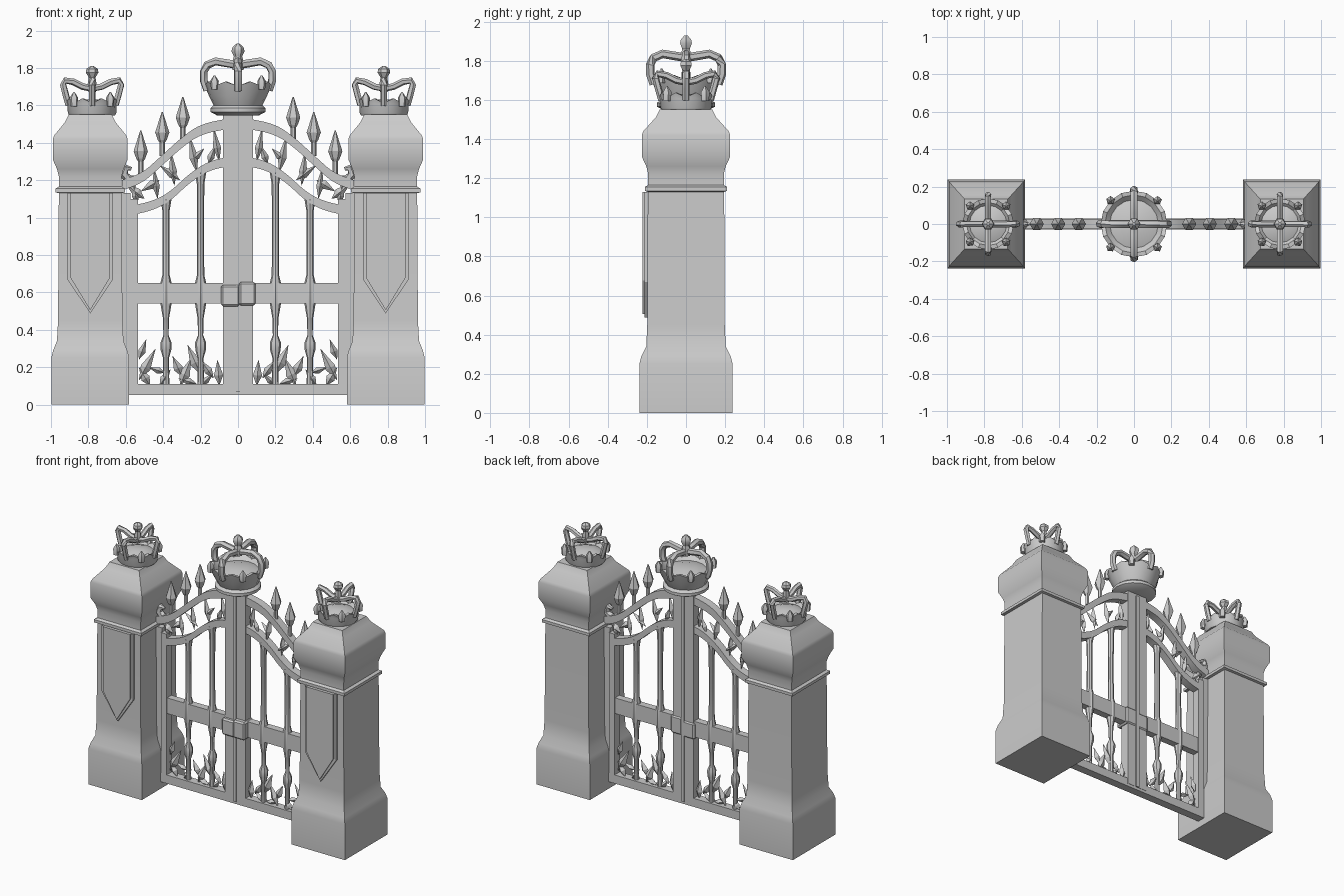
import bpy, bmesh, math
from mathutils import Vector

old = bpy.data.objects.get("Cube")
if old:
    bpy.data.objects.remove(old, do_unlink=True)

stone = bpy.data.materials.new("plain_grey")
GREY = (0.6, 0.6, 0.6, 1)
stone.diffuse_color = GREY
stone.use_nodes = True
stone.node_tree.nodes["Principled BSDF"].inputs["Base Color"].default_value = GREY


def finish(name, bm, mirror=False, smooth=0):
    bmesh.ops.recalc_face_normals(bm, faces=bm.faces)
    me = bpy.data.meshes.new(name)
    bm.to_mesh(me)
    bm.free()
    me.materials.append(stone)
    ob = bpy.data.objects.new(name, me)
    bpy.context.collection.objects.link(ob)
    if smooth:
        bpy.ops.object.select_all(action="DESELECT")
        ob.select_set(True)
        bpy.context.view_layer.objects.active = ob
        bpy.ops.object.shade_smooth_by_angle(angle=math.radians(smooth))
    if mirror:
        ob.modifiers.new("mirror", "MIRROR").use_mirror_merge = False
    return ob


def loft(bm, rings, closed=False, caps=True):
    """Skin a list of equal rings of points."""
    vs = [[bm.verts.new(p) for p in ring] for ring in rings]
    n = len(vs[0])
    pairs = list(zip(vs, vs[1:])) + ([(vs[-1], vs[0])] if closed else [])
    for a, b in pairs:
        for i in range(n):
            j = (i + 1) % n
            bm.faces.new((a[i], a[j], b[j], b[i]))
    if caps and not closed:
        bm.faces.new(vs[0])
        bm.faces.new(vs[-1])


def rect(cx, hx, hy, z):
    return [(cx - hx, -hy, z), (cx + hx, -hy, z), (cx + hx, hy, z), (cx - hx, hy, z)]


def circle(cx, r, z, n, jag=0):
    return [(cx + r * math.cos(math.tau * i / n), r * math.sin(math.tau * i / n),
             z + (jag if i % 2 else -jag)) for i in range(n)]


def box(bm, x0, x1, y0, y1, z0, z1):
    loft(bm, [[(x0, y0, z), (x1, y0, z), (x1, y1, z), (x0, y1, z)] for z in (z0, z1)])


def plate(bm, outline, y0, y1):
    loft(bm, [[(x, y, z) for x, z in outline] for y in (y0, y1)])


def turned(bm, cx, profile, n=8):
    loft(bm, [circle(cx, r, z, n) for r, z in profile])


def tube(bm, pts, radii, n=6):
    """Sweep a round section along a path."""
    pts = [Vector(p) for p in pts]
    rings = []
    for i, p in enumerate(pts):
        t = (pts[min(i + 1, len(pts) - 1)] - pts[max(i - 1, 0)]).normalized()
        side = t.cross(Vector((0.31, 0.83, 0.2)) if abs(t.y) < 0.6 else Vector((1, 0, 0))).normalized()
        up = t.cross(side)
        rings.append([p + radii[i] * (side * math.cos(math.tau * k / n) + up * math.sin(math.tau * k / n))
                      for k in range(n)])
    loft(bm, rings)


def leaf(bm, a, b, w, d=0.022):
    """Faceted pointed leaf from a to b in the gate plane."""
    a, b = Vector(a), Vector(b)
    n = Vector((a.y - b.y, b.x - a.x)).normalized() * w
    m = a.lerp(b, 0.4)
    ring = [bm.verts.new((p.x, y, p.y)) for p, y in ((m + n, 0), (m, -d), (m - n, 0), (m, d))]
    for tip in (a, b):
        t = bm.verts.new((tip.x, 0, tip.y))
        for i in range(4):
            bm.faces.new((ring[i], ring[(i + 1) % 4], t))


def arch(bm, top, thick, hy):
    """Rectangular bar below a smoothed curve of (x, z) points."""
    pts = [Vector(p) for p in top]
    for _ in range(2):
        cut = [pts[0]]
        for p, q in zip(pts, pts[1:]):
            cut += [p.lerp(q, 0.25), p.lerp(q, 0.75)]
        pts = cut + [pts[-1]]
    loft(bm, [[(p.x, -hy, p.y), (p.x, hy, p.y), (p.x, hy, p.y - thick), (p.x, -hy, p.y - thick)]
              for p in pts])


# Pillars: one stepped square profile of (z, half width, half depth)
PX = 0.79
bm = bmesh.new()
loft(bm, [rect(PX, hx, hy, z) for z, hx, hy in (
    (0, .208, .238), (.25, .208, .238), (.29, .198, .228), (.34, .178, .203), (.45, .172, .198),
    (1.13, .168, .195), (1.135, .185, .21), (1.155, .185, .21), (1.165, .168, .193), (1.22, .168, .193),
    (1.26, .178, .203), (1.31, .2, .226), (1.42, .2, .226), (1.44, .192, .218),
    (1.51, .135, .155), (1.55, .115, .135))])
finish("pillars", bm, True, 30)

# Pointed banners on the front of the pillars
bm = bmesh.new()
for w, y in ((.122, -.212), (.105, -.222)):
    z = .1 - w
    plate(bm, [(PX - w, 1.13), (PX - w, .68 + z / 2), (PX, .51 + z), (PX + w, .68 + z / 2), (PX + w, 1.13)],
          -.19, y)
finish("banners", bm, True)


def crown(name, cx, wall, cap_z, cap_r, arm, thick, finial, mirror):
    bm = bmesh.new()
    n = 16
    # wall with a jagged rim, then down inside to a shallow cap
    rings = [circle(cx, r, z, n) for r, z in wall[:-1]]
    rings.append(circle(cx, *wall[-1], n, .012))
    rings.append(circle(cx, wall[-1][0] - .022, wall[-1][1], n, .012))
    rings.append(circle(cx, cap_r, cap_z, n))
    rings.append(circle(cx, cap_r * .5, cap_z + .02, n))
    loft(bm, rings)
    # four bowed arms meeting at the finial
    for k in range(4):
        c, s = round(math.cos(k * math.pi / 2)), round(math.sin(k * math.pi / 2))
        tube(bm, [(cx + r * c, r * s, z) for r, z in arm], [thick] * len(arm))
        # small pointed ornaments on the rim between the arms
        a = (k + .5) * math.pi / 2
        r, z = wall[-1]
        p = Vector((cx + r * math.cos(a), r * math.sin(a), z))
        tube(bm, [p - Vector((0, 0, .03)), p + Vector((0, 0, .015)), p + Vector((0, 0, .045))],
             [.02, .024, .004], 5)
    turned(bm, cx, finial, 6)
    finish(name, bm, mirror, 35)


crown("pillar_crowns", .78, [(.122, 1.545), (.13, 1.56), (.132, 1.61), (.137, 1.625)], 1.61, .1,
      [(.125, 1.6), (.142, 1.66), (.155, 1.71), (.145, 1.733), (.1, 1.725), (.05, 1.7), (0, 1.69)],
      .018, [(.02, 1.67), (.026, 1.7), (.018, 1.75), (.034, 1.775), (.03, 1.795), (.008, 1.81)], True)
crown("gate_crown", 0, [(.11, 1.545), (.148, 1.565), (.148, 1.585), (.13, 1.6), (.155, 1.65), (.178, 1.715)],
      1.69, .13,
      [(.165, 1.68), (.182, 1.73), (.183, 1.78), (.165, 1.815), (.12, 1.835), (.06, 1.825), (0, 1.815)],
      .022, [(.03, 1.79), (.035, 1.82), (.022, 1.86), (.035, 1.89), (.03, 1.91), (.008, 1.93)], False)

# Centre post and latch
bm = bmesh.new()
box(bm, -.08, .08, -.032, .032, .07, 1.55)
box(bm, -.012, .012, -.04, .04, .07, 1.53)
finish("centre_post", bm)
bm = bmesh.new()
box(bm, -.09, .01, -.058, .04, .525, .64)
box(bm, .005, .095, -.068, .04, .53, .655)
bmesh.ops.bevel(bm, geom=bm.edges[:], offset=.01, segments=1, affect="EDGES")
finish("latch", bm)

# Gate frame: stiles, hinge strip and rails
bm = bmesh.new()
box(bm, .535, .58, -.03, .03, .05, 1.1)
box(bm, .575, .625, -.022, .022, .06, 1.13)
box(bm, 0, .6, -.03, .03, .05, .11)
box(bm, .07, .55, -.025, .025, .54, .65)
finish("gate_frame", bm, True)

# Arched top rails
bm = bmesh.new()
arch(bm, [(.05, 1.53), (.2, 1.5), (.3, 1.43), (.42, 1.32), (.51, 1.24), (.62, 1.2)], .055, .028)
arch(bm, [(.05, 1.325), (.16, 1.3), (.26, 1.235), (.36, 1.14), (.45, 1.09), (.58, 1.06)], .05, .028)
finish("arched_rails", bm, True, 30)

# Upright bars with turned swellings
bm = bmesh.new()
for x, top in ((.2, 1.24), (.385, 1.1)):
    turned(bm, x, [(.018, .1), (.016, .25), (.028, .29), (.03, .33), (.014, .37), (.016, .46), (.03, .54),
                   (.03, .65), (.02, .69), (.018, .9), (.02, top - .06), (.03, top)])
finish("upright_bars", bm, True, 35)

# Spear tips on the upper arch
bm = bmesh.new()
for x, z in ((.295, 1.41), (.405, 1.33), (.52, 1.23)):
    turned(bm, x, [(.014, z), (.014, z + .07), (.024, z + .085), (.038, z + .125), (.003, z + .235)], 6)
finish("spear_tips", bm, True)

# Leafwork along the bottom rail and between the arches
bm = bmesh.new()
for a, b, w in (
        ((.1, .1), (.11, .24), .025), ((.13, .14), (.2, .24), .022), ((.2, .1), (.13, .17), .018),
        ((.2, .16), (.27, .32), .03), ((.31, .1), (.25, .25), .03), ((.3, .15), (.35, .26), .025),
        ((.22, .11), (.32, .14), .02), ((.42, .1), (.36, .19), .022), ((.53, .13), (.44, .3), .028),
        ((.53, .24), (.49, .35), .02), ((.47, .1), (.53, .2), .025), ((.39, .17), (.48, .2), .018),
        # between the arches
        ((.1, 1.3), (.13, 1.48), .022), ((.16, 1.28), (.12, 1.39), .02), ((.22, 1.24), (.26, 1.44), .024),
        ((.25, 1.3), (.18, 1.37), .02), ((.34, 1.17), (.36, 1.36), .022), ((.31, 1.2), (.42, 1.28), .022),
        ((.43, 1.1), (.45, 1.27), .02), ((.42, 1.2), (.52, 1.14), .024), ((.54, 1.06), (.56, 1.2), .02),
        ((.5, 1.1), (.6, 1.18), .026)):
    leaf(bm, a, b, w)
finish("leafwork", bm, True)

# Scroll where the upper arch meets the pillar
bm = bmesh.new()
tube(bm, [(.54, 0, 1.2), (.58, 0, 1.2), (.612, 0, 1.23), (.6, 0, 1.27), (.57, 0, 1.26)],
     [.024, .026, .026, .024, .01])
finish("arch_scrolls", bm, True, 40)
